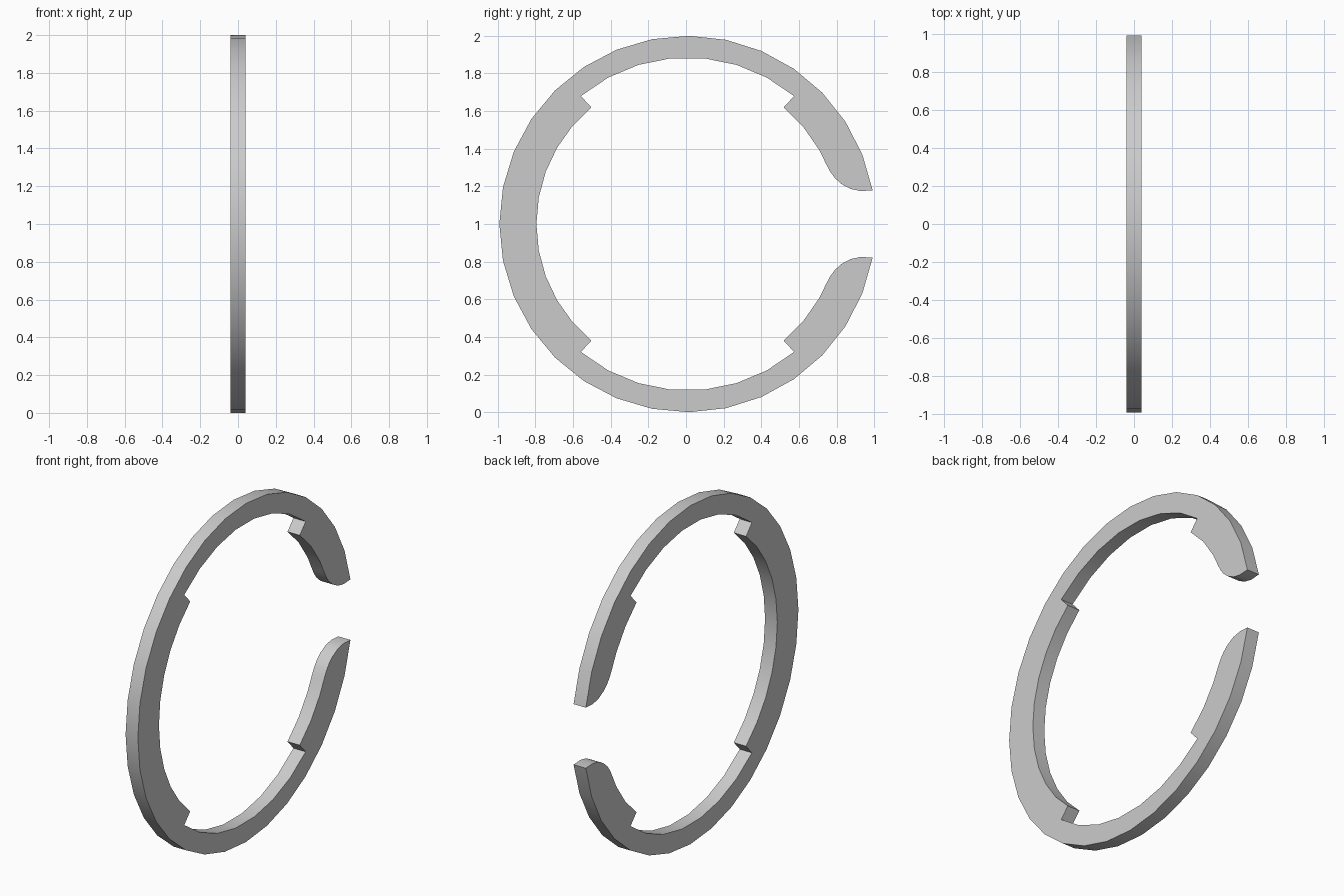
import bpy, bmesh
from math import cos, sin, radians

if "Cube" in bpy.data.objects:
    bpy.data.objects.remove(bpy.data.objects["Cube"])

CY, CZ, HALF = 0.008, 1.0, 0.04


def arc(r, a0, a1, n):
    """Points (y, z) about the ring centre, from angle a0 to a1."""
    return [(r * cos(radians(a0 + (a1 - a0) * i / n)),
             r * sin(radians(a0 + (a1 - a0) * i / n))) for i in range(n + 1)]


# Inner edge of the upper half: rounded jaw tip, thick lug, step, thin arc, step
upper = [(0.921, 0.175), (0.867, 0.186), (0.819, 0.212), (0.784, 0.243),
         (0.760, 0.275), (0.737, 0.318)]
upper += arc(0.803, 29.5, 50.5, 2)
upper += arc(0.885, 50.2, 129.8, 7)

# Full outline: outer arc, lower inner edge reversed by mirroring, back arc, upper edge
outer = arc(1.0, 10.3, 349.7, 30)
lower = [(y, -z) for y, z in upper]
back = arc(0.803, 230.5, 129.5, 10)
outline = outer + lower + back + upper[::-1]

# Extrude the flat outline to the ring's thickness
bm = bmesh.new()
face = bm.faces.new([bm.verts.new((-HALF, y + CY, z + CZ)) for y, z in outline])
ext = bmesh.ops.extrude_face_region(bm, geom=[face])
new_verts = [g for g in ext["geom"] if isinstance(g, bmesh.types.BMVert)]
bmesh.ops.translate(bm, verts=new_verts, vec=(2 * HALF, 0, 0))
bmesh.ops.recalc_face_normals(bm, faces=bm.faces)

mesh = bpy.data.meshes.new("split_ring")
bm.to_mesh(mesh)
bm.free()
ring = bpy.data.objects.new("split_ring", mesh)
bpy.context.collection.objects.link(ring)

# Smooth rim with sharp edges
bpy.context.view_layer.objects.active = ring
ring.select_set(True)
bpy.ops.object.shade_smooth_by_angle(angle=radians(30))
